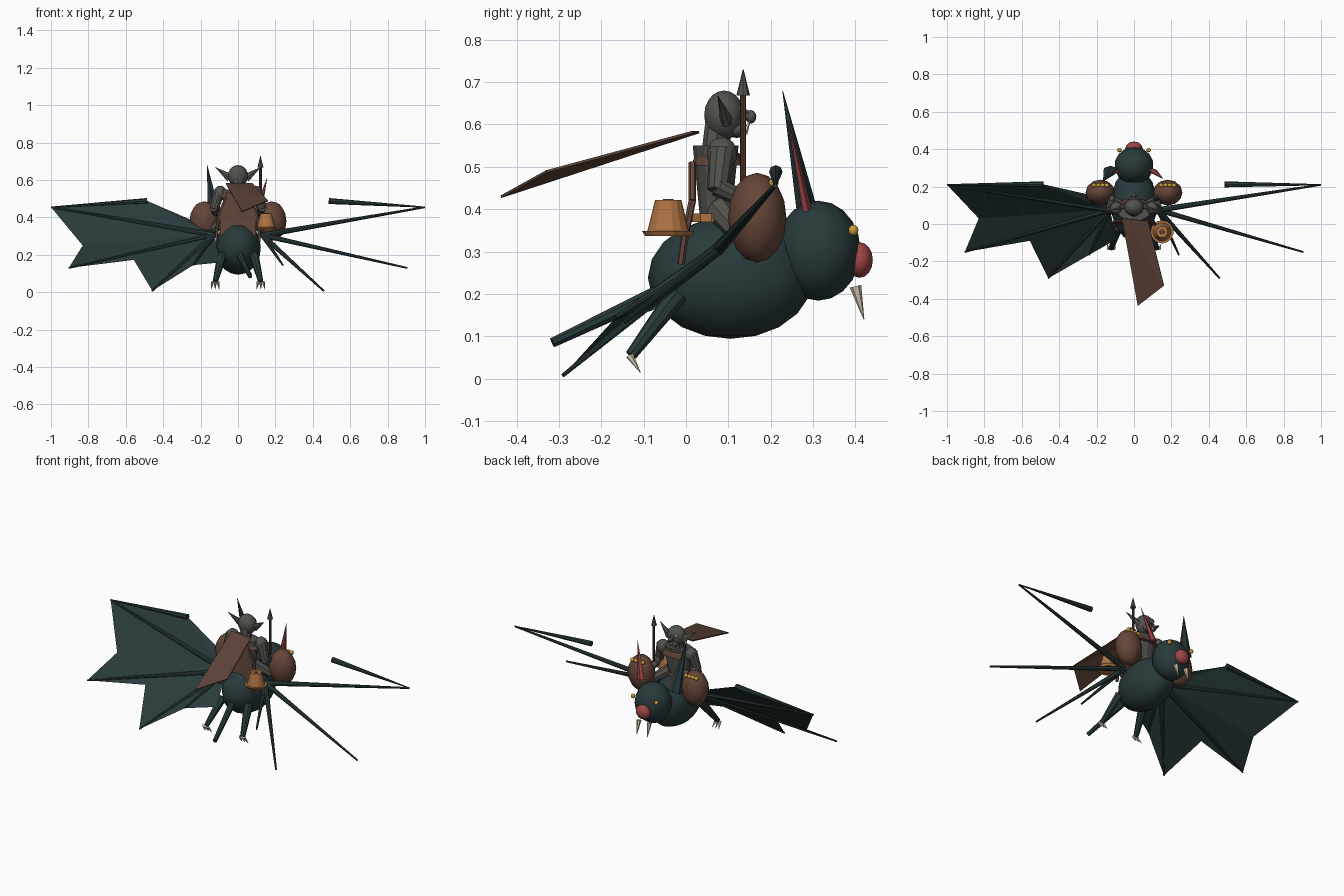
import bpy, bmesh
from mathutils import Vector, Matrix

if "Cube" in bpy.data.objects:
    bpy.data.objects.remove(bpy.data.objects["Cube"])


def material(name, r, g, b):
    m = bpy.data.materials.new(name)
    m.use_nodes = True
    m.diffuse_color = (r, g, b, 1)
    m.node_tree.nodes["Principled BSDF"].inputs["Base Color"].default_value = (r, g, b, 1)
    return m


HIDE = material("dark teal hide", .022, .042, .044)
GREY = material("grey skin", .085, .085, .075)
LEATHER = material("brown leather", .13, .06, .04)
CLOTH = material("brown cloth", .115, .06, .042)
WOOD = material("dark wood", .09, .04, .025)
COPPER = material("copper", .42, .17, .055)
GOLD = material("gold", .6, .34, .04)
RED = material("dull red", .36, .06, .06)
BONE = material("bone", .68, .6, .44)


def add(name, bm, mat, smooth=False):
    me = bpy.data.meshes.new(name)
    bmesh.ops.recalc_face_normals(bm, faces=bm.faces)
    bm.to_mesh(me)
    bm.free()
    me.materials.append(mat)
    for p in me.polygons:
        p.use_smooth = smooth
    ob = bpy.data.objects.new(name, me)
    bpy.context.collection.objects.link(ob)
    return ob


def ball(name, loc, radii, mat, seg=14, rings=10, smooth=True):
    bm = bmesh.new()
    bmesh.ops.create_uvsphere(bm, u_segments=seg, v_segments=rings, radius=1)
    bm.transform(Matrix.Translation(loc) @ Matrix.Diagonal((*radii, 1)))
    return add(name, bm, mat, smooth)


def rod(name, a, b, ra, rb, mat, seg=8, flat=1.0):
    # Tapered rod between two points, optionally flattened along y
    a, b = Vector(a), Vector(b)
    bm = bmesh.new()
    bmesh.ops.create_cone(bm, cap_ends=True, segments=seg, radius1=ra, radius2=rb,
                          depth=(b - a).length)
    turn = Vector((0, 0, 1)).rotation_difference(b - a).to_matrix().to_4x4()
    bm.transform(Matrix.Translation((a + b) / 2) @ turn @ Matrix.Diagonal((1, flat, 1, 1)))
    return add(name, bm, mat)


def sheet(name, pts, faces, mat):
    bm = bmesh.new()
    vs = [bm.verts.new(p) for p in pts]
    for f in faces:
        bm.faces.new([vs[i] for i in f])
    return add(name, bm, mat)


# Mount body, head and face
ball("mount_body", (0, .105, .238), (.125, .195, .144), HIDE)
ball("mount_head", (0, .312, .302), (.105, .1, .118), HIDE)
ball("mount_nose", (0, .41, .28), (.045, .031, .042), RED, 10, 8)
rod("tail", (0, -.03, .22), (.065, -.315, .085), .02, .012, HIDE)

# Ears
rod("outer_ear", (-.125, .287, .39), (-.165, .228, .68), .042, .001, HIDE, 6, .6)
for s, side in ((1, "left"), (-1, "right")):
    rod(side + "_inner_ear", (s * .1, .285, .4), (s * .155, .242, .61), .024, .001, RED, 5, .5)

# Wing landmarks on the left side
root, tip_a = (.13, .075, .305), (1, .21, .455)
tip_b, tip_c, tip_d = (.905, -.15, .13), (.458, -.29, .008), (.24, -.165, .145)
thumb = (.485, .212, .488)

for s, side in ((1, "left"), (-1, "right")):
    def at(p):
        return (s * p[0], p[1], p[2])

    # Wing bones
    for i, (end, r) in enumerate(((tip_a, .016), (tip_b, .015), (tip_c, .015), (tip_d, .014))):
        rod(f"{side}_wing_finger_{i + 1}", at(root), at(end), r, .005, HIDE)
    rod(side + "_wing_leading_bone", at(thumb), at(tip_a), .016, .003, HIDE)

    # Mount eyes and fangs
    ball(side + "_mount_eye", at((.078, .395, .35)), (.013, .012, .013), GOLD, 8, 6)
    rod(side + "_fang", at((.035, .4, .218)), at((.035, .42, .14)), .014, .001, BONE, 6)

    # Legs and claws
    rod(side + "_leg", at((.085, -.02, .2)), at((.122, -.13, .055)), .026, .014, HIDE)
    for k in (-1, 0, 1):
        rod(f"{side}_claw_{k + 2}", at((.122 + k * .014, -.133, .055)),
            at((.122 + k * .022, -.108, .015)), .009, .001, BONE, 5)

    # Saddle bag with gold on top
    ball(side + "_saddle_bag", at((.18, .168, .38)), (.079, .069, .106), LEATHER, 12, 8)
    for k in range(4):
        ball(f"{side}_bag_gold_{k + 1}", at((.145 + k * .023, .207, .462)),
             (.013, .012, .011), GOLD, 8, 6)

    # Rider limbs
    ball(side + "_shoulder", at((.095, .085, .53)), (.036, .036, .04), GREY, 10, 8)
    rod(side + "_upper_arm", at((.1, .085, .54)), at((.128, .075, .445)), .032, .025, GREY, 10)
    rod(side + "_forearm", at((.128, .072, .455)), at((.12, .13, .425)), .025, .019, GREY, 10)
    ball(side + "_hand", at((.12, .135, .43)), (.02, .02, .022), GREY, 8, 6)
    rod(side + "_rider_leg", at((.05, .08, .4)), at((.13, .13, .34)), .035, .025, GREY)

    # Rider ears, eyes and tusks
    rod(side + "_rider_ear", at((.045, .095, .612)), at((.12, .075, .668)), .025, .001, GREY, 6, .6)
    ball(side + "_rider_eye", at((.022, .125, .637)), (.008, .008, .008), GOLD, 8, 6)
    rod(side + "_tusk", at((.016, .138, .578)), at((.018, .152, .612)), .007, .001, BONE, 5)

    # Strap around the mount
    strap = [(.062, .015, .51), (.1, .015, .42), (.113, -.002, .34), (.112, -.012, .27)]
    for i in range(3):
        rod(f"{side}_strap_{i + 1}", at(strap[i]), at(strap[i + 1]), .009, .009, CLOTH, 6)

# Wing membrane, scalloped between the finger tips
edge = [(-.12, .13, .33), thumb, tip_a, (.83, .03, .25), tip_b, (.557, -.09, .173),
        tip_c, tip_d, (.09, -.08, .16)]
points = [root] + edge
sheet("wing_membrane", [(-abs(p[0]), p[1], p[2]) for p in points],
      [(0, i, i + 1) for i in range(1, len(edge))], HIDE)

# Rider torso and head
rod("rider_torso", (0, .07, .37), (0, .07, .55), .06, .09, GREY, 12, .6)
rod("rider_neck", (0, .07, .52), (0, .075, .6), .035, .03, GREY)
ball("rider_head", (0, .09, .622), (.054, .047, .058), GREY, 12, 10)
rod("rider_nose", (0, .125, .63), (0, .162, .612), .014, .01, GREY, 6)
ball("nose_tip", (0, .153, .618), (.013, .013, .016), GREY, 8, 6)
ball("rider_jaw", (0, .12, .588), (.034, .026, .02), GREY, 10, 6)
rod("belt", (0, .06, .37), (0, .06, .39), .085, .085, COPPER, 12, .6)
rod("collar", (0, .075, .503), (0, .075, .533), .105, .085, CLOTH, 12, .6)

# Coat back and flying cape
sheet("coat_back", [(-.06, .014, .535), (.06, .014, .535), (.098, .005, .4), (.095, -.005, .3),
                    (-.095, -.005, .3), (-.098, .005, .4)], [(0, 1, 2, 5), (5, 2, 3, 4)], CLOTH)
cape = sheet("cape", [(-.065, .03, .585), (.075, .015, .585), (.16, -.33, .492), (.02, -.438, .432)],
             [(0, 1, 2), (0, 2, 3)], CLOTH)
thick = cape.modifiers.new("thickness", "SOLIDIFY")
thick.thickness = .006

# Spear
rod("spear_shaft", (.12, .135, .33), (.12, .135, .68), .007, .007, WOOD, 8)
rod("spear_head", (.12, .135, .668), (.12, .135, .73), .016, .001, GREY, 8)

# Hanging copper bell
rod("bell_cup", (.15, -.042, .345), (.15, -.042, .422), .05, .031, COPPER, 14)
rod("bell_rim", (.15, -.042, .337), (.15, -.042, .349), .055, .062, COPPER, 14)
rod("bell_peg", (.15, -.042, .42), (.15, -.042, .424), .014, .012, LEATHER, 10)
